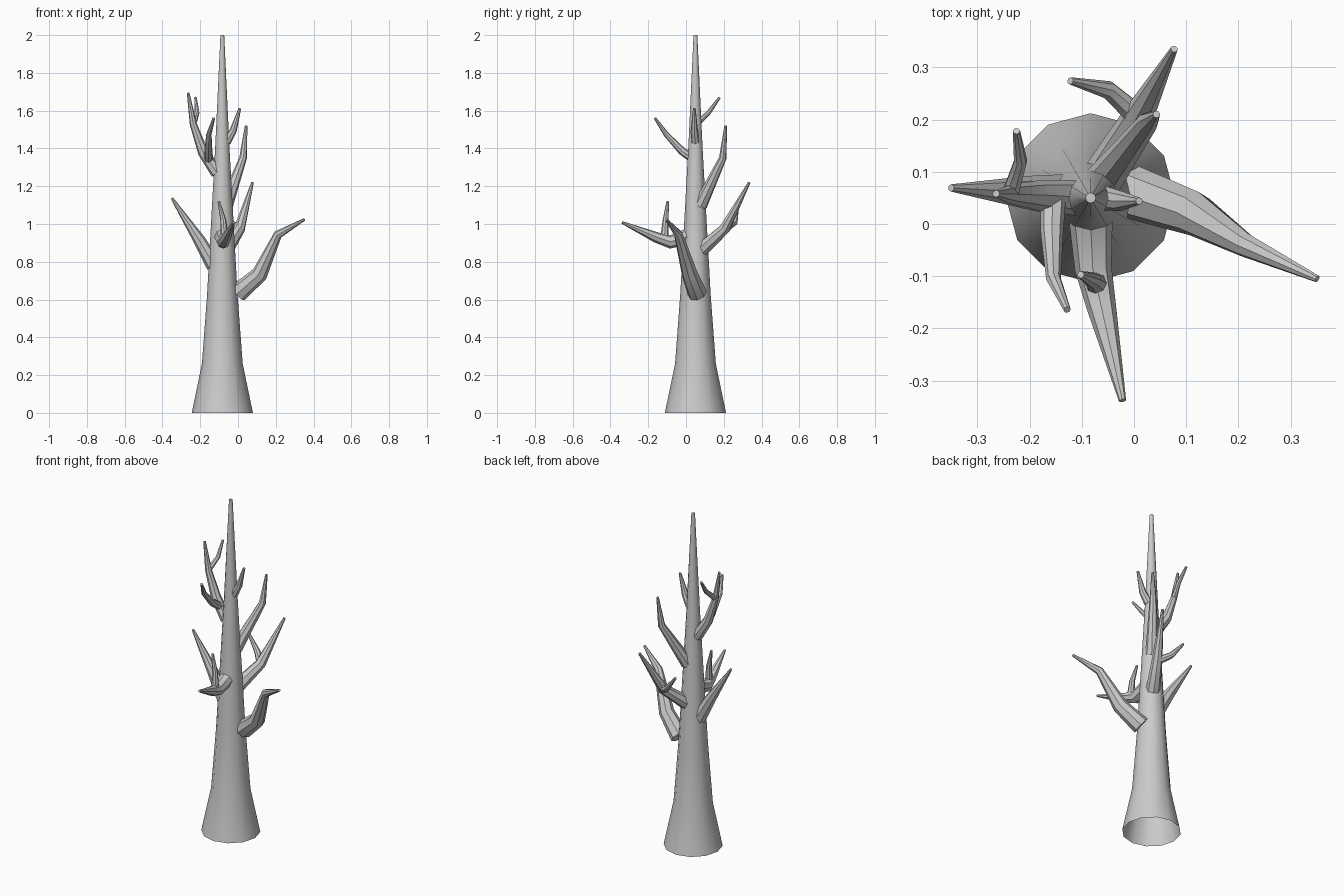
import bpy, bmesh, math
from mathutils import Vector

if "Cube" in bpy.data.objects:
    bpy.data.objects.remove(bpy.data.objects["Cube"])

AXIS = Vector((-0.083, 0.05, 0))
TIP = 0.007


def tube(name, pos, radii, sides, cap_start=True):
    """Tapered tube through a list of points."""
    bm = bmesh.new()
    dirs = [(b - a).normalized() for a, b in zip(pos, pos[1:])]
    tans = [dirs[0]] + [(a + b).normalized() for a, b in zip(dirs, dirs[1:])] + [dirs[-1]]
    # start frame, then carried along the path without twist
    side = Vector((0, 1, 0)) if abs(tans[0].y) < 0.8 else Vector((1, 0, 0))
    u = tans[0].cross(side).normalized()
    rings, prev = [], tans[0]
    for c, t, r in zip(pos, tans, radii):
        u = prev.rotation_difference(t) @ u
        v = t.cross(u)
        prev = t
        rings.append([bm.verts.new(c + r * (u * math.cos(a) + v * math.sin(a)))
                      for a in (2 * math.pi * i / sides for i in range(sides))])
    for r0, r1 in zip(rings, rings[1:]):
        for i in range(sides):
            j = (i + 1) % sides
            bm.faces.new((r0[i], r0[j], r1[j], r1[i]))
    bm.faces.new(rings[-1])
    if cap_start:
        bm.faces.new(rings[0][::-1])
    me = bpy.data.meshes.new(name)
    bm.to_mesh(me)
    bm.free()
    ob = bpy.data.objects.new(name, me)
    bpy.context.collection.objects.link(ob)
    bpy.ops.object.select_all(action='DESELECT')
    ob.select_set(True)
    bpy.context.view_layer.objects.active = ob
    bpy.ops.object.shade_smooth_by_angle(angle=math.radians(40))


def limb(name, start, radius, *bends):
    """Limb tapering along its length; returns its path for twigs."""
    path = [Vector(start)] + [Vector(b) for b in bends]
    run = [0]
    for a, b in zip(path, path[1:]):
        run.append(run[-1] + (b - a).length)
    radii = [radius + (TIP - radius) * (d / run[-1]) ** 1.25 for d in run]
    tube(name, path, radii, 8)
    return path


def on_trunk(z, toward):
    """Start point just inside the trunk at height z, facing a compass angle."""
    a = math.radians(toward)
    r = 0.6 * (0.113 - 0.053 * z)
    return AXIS + Vector((r * math.cos(a), r * math.sin(a), z))


# Trunk: flared, open at the bottom
heights = [0, 0.26, 0.62, 1.0, 1.4, 2.0]
widths = [0.162, 0.108, 0.081, 0.06, 0.038, 0.01]
tube("trunk", [AXIS + Vector((0, 0, z)) for z in heights], widths, 12, cap_start=False)

# Lower limbs
limb("right_branch", (0, 0.06, 0.635), 0.052,
     (0.115, 0.02, 0.735), (0.212, -0.04, 0.945), (0.351, -0.105, 1.024))
front = limb("front_branch", on_trunk(0.935, -90), 0.042,
             (-0.078, -0.085, 0.905), (-0.062, -0.16, 0.93), (-0.022, -0.338, 1.008))
limb("left_branch", on_trunk(0.78, 175), 0.042, (-0.205, 0.06, 0.915), (-0.35, 0.069, 1.137))
back = limb("back_branch", on_trunk(0.865, 60), 0.04, (0.008, 0.205, 0.975), (0.077, 0.335, 1.22))

# Upper limbs
limb("middle_branch", on_trunk(1.1, 53), 0.037, (0.027, 0.195, 1.35), (0.043, 0.21, 1.52))
limb("small_right_branch", on_trunk(1.435, 0), 0.024, (-0.025, 0.044, 1.495), (0.01, 0.044, 1.613))
upper = limb("upper_left_branch", on_trunk(1.27, 180), 0.034,
             (-0.185, 0.055, 1.38), (-0.237, 0.057, 1.53), (-0.264, 0.058, 1.695))

# Twigs growing out of the limbs
limb("front_twig", front[1].lerp(front[2], 0.4), 0.022, (-0.078, -0.108, 1.02), (-0.102, -0.097, 1.12))
limb("back_twig", back[1], 0.023, (-0.05, 0.257, 1.01), (-0.122, 0.274, 1.1))
limb("upper_left_twig", upper[2], 0.017, (-0.217, 0.12, 1.59), (-0.225, 0.178, 1.67))
limb("upper_front_twig", upper[0].lerp(upper[1], 0.6), 0.025,
     (-0.157, -0.02, 1.385), (-0.154, -0.105, 1.475), (-0.128, -0.164, 1.56))
